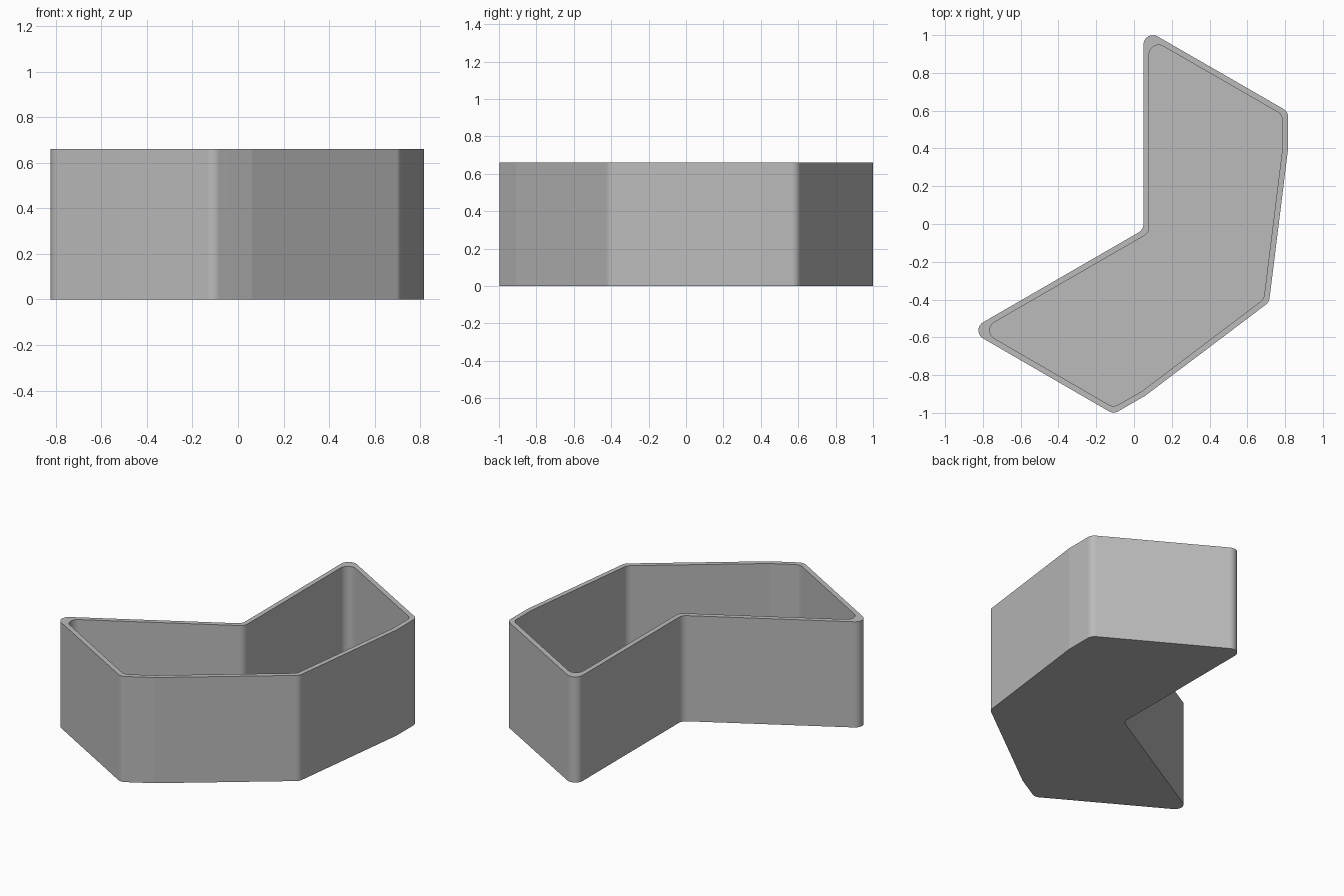
import bpy
import bmesh
import math
from mathutils import Vector

HEIGHT, WALL, FLOOR, RADIUS, STEPS = 0.66, 0.03, 0.03, 0.05, 10

if "Cube" in bpy.data.objects:
    bpy.data.objects.remove(bpy.data.objects["Cube"])


def mirrored(p, origin, axis):
    """Reflect a point across the tray's line of symmetry."""
    rel = p - origin
    return origin + 2 * rel.dot(axis) * axis - rel


def inset(points, amount):
    """Move every edge of a clockwise outline inwards by the wall thickness."""
    result = []
    for i, p in enumerate(points):
        a = (p - points[i - 1]).normalized()
        b = (points[(i + 1) % len(points)] - p).normalized()
        na, nb = Vector((a.y, -a.x)), Vector((b.y, -b.x))
        result.append(p + (na + nb) * amount / (1 + na.dot(nb)))
    return result


def rounded(points):
    """Round the real corners; keep slight bends as a single crisp point."""
    result = []
    for i, p in enumerate(points):
        a = (points[i - 1] - p).normalized()
        b = (points[(i + 1) % len(points)] - p).normalized()
        half = a.angle(b) / 2
        if math.pi - 2 * half < 0.25:
            result.append((p, True))
            continue
        middle = (a + b).normalized()
        centre = p + middle * RADIUS / math.sin(half)
        start = p + a * RADIUS / math.tan(half) - centre
        end = p + b * RADIUS / math.tan(half) - centre
        sweep = start.angle_signed(end)
        for k in range(STEPS + 1):
            t = -sweep * k / STEPS
            c, s = math.cos(t), math.sin(t)
            offset = Vector((c * start.x - s * start.y, s * start.x + c * start.y))
            result.append((centre + offset, False))
    return result


# Outline: one half, then its reflection
notch, tip = Vector((0.05, -0.03)), Vector((0.715, -0.414))
axis = Vector((math.cos(math.pi / 6), -math.sin(math.pi / 6)))
half_outline = [Vector(p) for p in ((0.05, 1.036), (0.816, 0.595), (0.816, 0.40))]
outline = [notch, *half_outline, tip]
outline += [mirrored(p, notch, axis) for p in reversed(half_outline)]

outer = rounded(outline)
inner = rounded(inset(outline, WALL))

# Tray shell: outside wall, rim, inside wall, floor
bm = bmesh.new()
rings = []
for path, z in ((outer, 0), (outer, HEIGHT), (inner, HEIGHT), (inner, FLOOR)):
    rings.append([bm.verts.new((p.x, p.y, z)) for p, bend in path])
for low, high in zip(rings, rings[1:]):
    for i in range(len(low)):
        j = (i + 1) % len(low)
        bm.faces.new((low[i], low[j], high[j], high[i]))
bm.faces.new(rings[0])
bm.faces.new(rings[-1])
bmesh.ops.recalc_face_normals(bm, faces=bm.faces)

# Smooth rounded corners, crisp rims and bends
for face in bm.faces:
    face.smooth = True
for edge in bm.edges:
    if edge.calc_face_angle() > 0.9:
        edge.smooth = False
for low, high in (rings[:2], rings[2:]):
    for i, (p, bend) in enumerate(outer):
        if bend:
            bm.edges.get((low[i], high[i])).smooth = False

mesh = bpy.data.meshes.new("angled_tray")
bm.to_mesh(mesh)
bm.free()
tray = bpy.data.objects.new("angled_tray", mesh)
bpy.context.collection.objects.link(tray)
weighted = tray.modifiers.new("Flat walls", 'WEIGHTED_NORMAL')
weighted.keep_sharp = True

# Plain grey
grey = bpy.data.materials.new("light_grey")
grey.use_nodes = True
colour = (0.5, 0.5, 0.5, 1)
grey.diffuse_color = colour
grey.node_tree.nodes["Principled BSDF"].inputs["Base Color"].default_value = colour
mesh.materials.append(grey)
